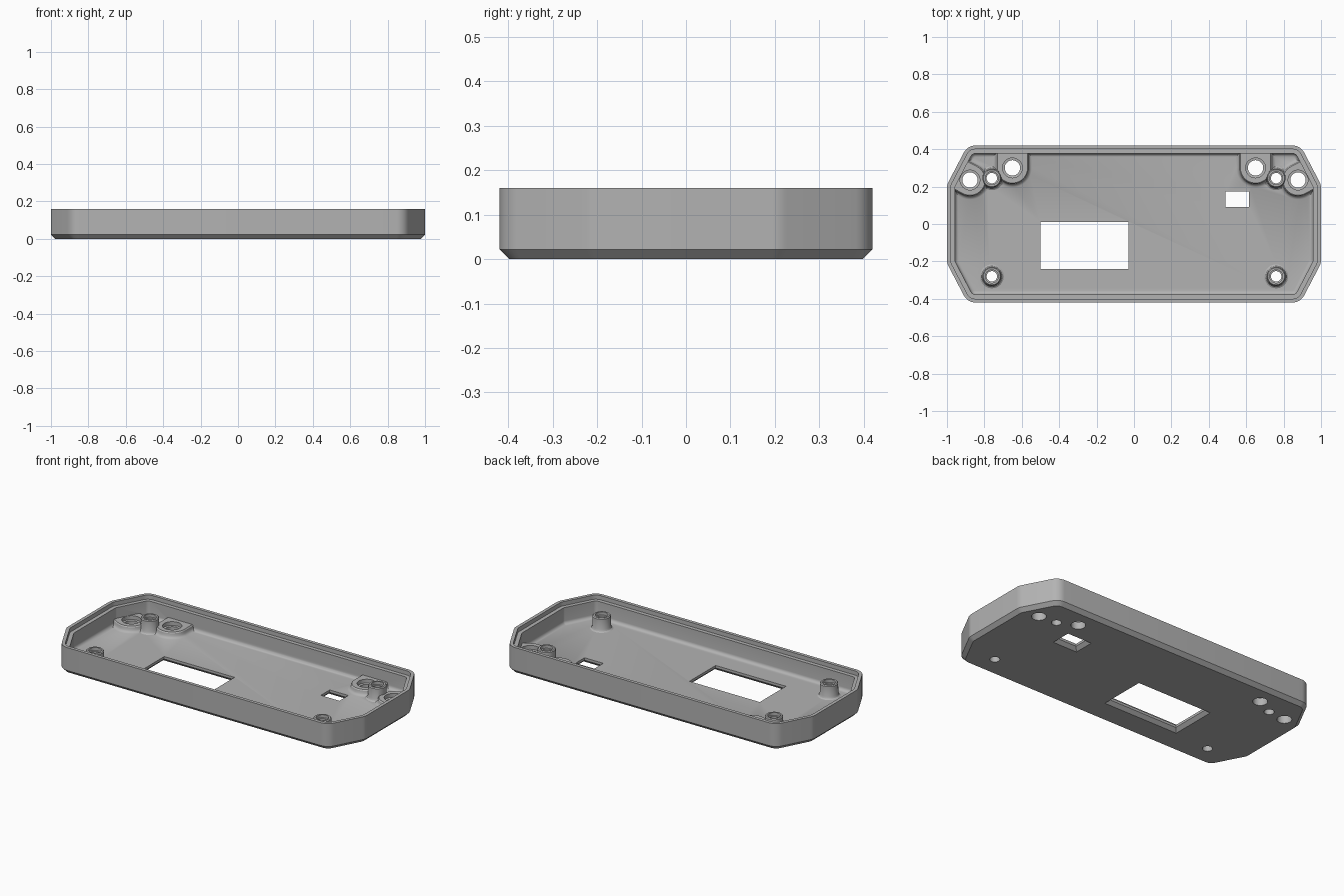
import bpy, bmesh, math
from mathutils import Vector

cube = bpy.data.objects.get("Cube")
if cube:
    bpy.data.objects.remove(cube, do_unlink=True)

CORNER_R = 0.07
FLOOR, PAD_TOP, BOSS_TOP, RIM = 0.035, 0.07, 0.115, 0.16

grey = bpy.data.materials.new("matte grey plastic")
grey.use_nodes = True
colour = (0.45, 0.45, 0.45, 1)
grey.diffuse_color = colour
grey.node_tree.nodes["Principled BSDF"].inputs["Base Color"].default_value = colour


def loft(name, rings):
    """Closed solid through a stack of (2D outline, z) rings."""
    bm = bmesh.new()
    loops = [[bm.verts.new((x, y, z)) for x, y in pts] for pts, z in rings]
    n = len(loops[0])
    for a, b in zip(loops, loops[1:]):
        for i in range(n):
            j = (i + 1) % n
            bm.faces.new((a[i], a[j], b[j], b[i]))
    bm.faces.new(loops[0][::-1])
    bm.faces.new(loops[-1])
    bmesh.ops.recalc_face_normals(bm, faces=bm.faces)
    mesh = bpy.data.meshes.new(name)
    bm.to_mesh(mesh)
    bm.free()
    mesh.materials.append(grey)
    ob = bpy.data.objects.new(name, mesh)
    bpy.context.collection.objects.link(ob)
    return ob


def case_outline(inset):
    """Eight-sided plan with rounded corners, moved inwards by inset."""
    quarter = [(1, 0.21), (0.89, 0.42)]
    half = quarter + [(-x, y) for x, y in reversed(quarter)]
    corners = [Vector(p) for p in half + [(-x, -y) for x, y in half]]
    pts = []
    for i, v in enumerate(corners):
        e1 = (v - corners[i - 1]).normalized()
        e2 = (corners[(i + 1) % len(corners)] - v).normalized()
        n1, n2 = Vector((e1.y, -e1.x)), Vector((e2.y, -e2.x))
        core = v - CORNER_R * (n1 + n2) / (1 + n1.dot(n2))
        start = math.atan2(n1.y, n1.x)
        turn = math.acos(n1.dot(n2))
        for k in range(7):
            a = start + turn * k / 6
            pts.append(core + (CORNER_R - inset) * Vector((math.cos(a), math.sin(a))))
    return pts


def circle(c, r, n=40):
    return [(c[0] + r * math.cos(math.tau * k / n), c[1] + r * math.sin(math.tau * k / n))
            for k in range(n)]


def tongue(c, angle, reach, r):
    """Half circle continued with straight sides towards a wall."""
    c = Vector(c)
    out = Vector((math.cos(angle), math.sin(angle)))
    side = Vector((-out.y, out.x))
    arc = [angle + math.pi / 2 + math.pi * k / 24 for k in range(25)]
    pts = [c + r * Vector((math.cos(a), math.sin(a))) for a in arc]
    return pts + [c + out * reach - side * r, c + out * reach + side * r]


def rectangle(x0, x1, y0, y1, grow):
    return [(x0 - grow, y0 - grow), (x1 + grow, y0 - grow),
            (x1 + grow, y1 + grow), (x0 - grow, y1 + grow)]


def combine(target, tool, operation, keep=False):
    mod = target.modifiers.new("combine", "BOOLEAN")
    mod.operation, mod.object, mod.solver = operation, tool, "EXACT"
    bpy.ops.object.select_all(action="DESELECT")
    bpy.context.view_layer.objects.active = target
    target.select_set(True)
    bpy.ops.object.modifier_apply(modifier=mod.name)
    if not keep:
        bpy.data.objects.remove(tool, do_unlink=True)


# Tray: chamfered base, stepped rim and a filleted inner floor
profile = [(0.022, 0), (0, 0.022), (0, RIM), (0.02, RIM), (0.02, 0.135), (0.043, 0.135)]
for k in range(6):
    a = math.pi / 2 * k / 5
    profile.append((0.063 - 0.02 * math.cos(a), FLOOR + 0.02 - 0.02 * math.sin(a)))
case = loft("case_shell", [(case_outline(i), z) for i, z in profile])

# Solid that trims the pads inside the wall thickness
trim = loft("pad_trim", [(case_outline(0.02), 0.01), (case_outline(0.02), 0.13)])
trim.hide_render = True

slant = math.atan2(0.11, 0.21)
pad_profile = [(0.104, 0.02), (0.104, FLOOR), (0.094, 0.04), (0.088, 0.048),
               (0.086, 0.064), (0.081, PAD_TOP)]
boss_profile = [(0.064, 0.02), (0.064, FLOOR), (0.056, 0.04), (0.051, 0.05),
                (0.05, 0.11), (0.045, BOSS_TOP)]
mounts, posts = [], []
for s in (1, -1):
    mounts.append(((s * 0.65, 0.30), math.pi / 2, 0.1))
    mounts.append(((s * 0.877, 0.235), slant if s > 0 else math.pi - slant, 0.075))
    posts += [(s * 0.76, 0.245), (s * 0.76, -0.28)]

# Raised pads and screw posts
for c, angle, reach in mounts:
    pad = loft("mount_pad", [(tongue(c, angle, reach, r), z) for r, z in pad_profile])
    combine(pad, trim, "INTERSECT", keep=True)
    combine(case, pad, "UNION")
for c in posts:
    combine(case, loft("screw_post", [(circle(c, r), z) for r, z in boss_profile]), "UNION")
bpy.data.objects.remove(trim, do_unlink=True)


def drill(c, r, wide, step):
    """Through hole with a wider recess above step."""
    rings = [(r, -0.02), (r, step), (wide, step + 0.002), (wide, 0.2)]
    combine(case, loft("drill", [(circle(c, q), z) for q, z in rings]), "DIFFERENCE")


# Stepped holes in the pads and posts
for c, angle, reach in mounts:
    drill(c, 0.041, 0.053, 0.045)
for c in posts:
    drill(c, 0.028, 0.035, 0.095)

# Display window and small port, chamfered on the underside
for box in ((-0.5, -0.03, -0.24, 0.01), (0.49, 0.615, 0.09, 0.175)):
    rings = [(0.03, -0.01), (0, 0.02), (0, 0.1)]
    combine(case, loft("window_cutter", [(rectangle(*box, g), z) for g, z in rings]),
            "DIFFERENCE")

bpy.ops.object.select_all(action="DESELECT")
bpy.context.view_layer.objects.active = case
case.select_set(True)
bpy.ops.object.shade_smooth_by_angle(angle=math.radians(30))
